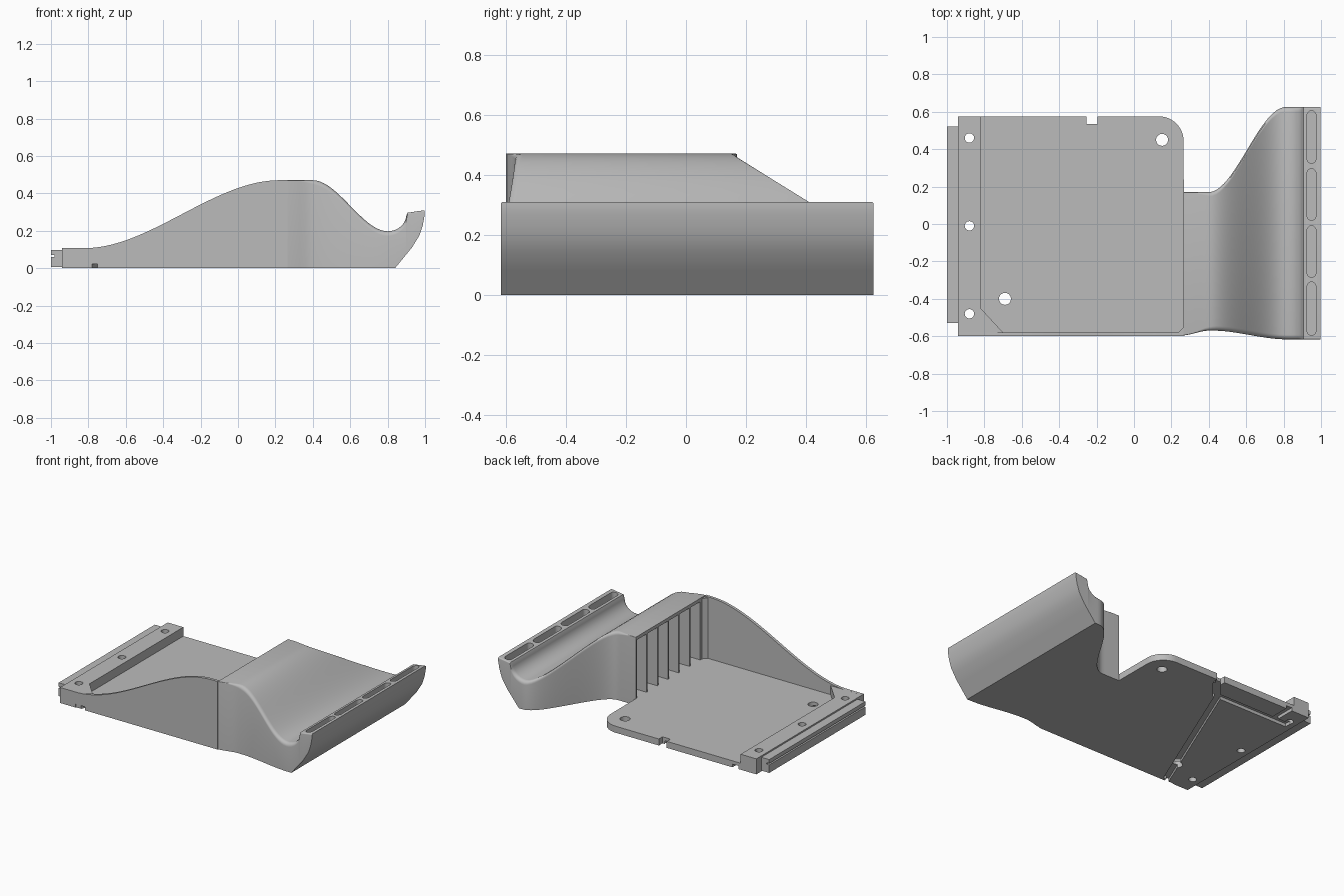
import bpy, bmesh, math
from mathutils import Matrix, Vector

if "Cube" in bpy.data.objects:
    bpy.data.objects.remove(bpy.data.objects["Cube"], do_unlink=True)

grey = bpy.data.materials.new("plain_grey")
grey.use_nodes = True
grey.diffuse_color = (0.5, 0.5, 0.5, 1)
grey.node_tree.nodes["Principled BSDF"].inputs["Base Color"].default_value = (0.5, 0.5, 0.5, 1)


def finish(name, bm):
    bmesh.ops.recalc_face_normals(bm, faces=bm.faces)
    mesh = bpy.data.meshes.new(name)
    bm.to_mesh(mesh)
    bm.free()
    mesh.materials.append(grey)
    obj = bpy.data.objects.new(name, mesh)
    bpy.context.collection.objects.link(obj)
    return obj


def extrude(bm, points, direction):
    """Add a closed solid made from a flat outline."""
    face = bm.faces.new([bm.verts.new(p) for p in points])
    moved = bmesh.ops.extrude_face_region(bm, geom=[face])["geom"]
    bmesh.ops.translate(bm, vec=direction, verts=[v for v in moved if isinstance(v, bmesh.types.BMVert)])
    # extruding keeps the starting face, so the solid is closed
    return bm


def prism(bm, outline, z0, z1):
    return extrude(bm, [(x, y, z0) for x, y in outline], (0, 0, z1 - z0))


def box(bm, x0, x1, y0, y1, z0, z1):
    return prism(bm, [(x0, y0), (x1, y0), (x1, y1), (x0, y1)], z0, z1)


def hole(bm, x, y, r):
    bmesh.ops.create_cone(bm, cap_ends=True, segments=32, radius1=r, radius2=r, depth=0.6,
                          matrix=Matrix.Translation((x, y, 0.05)))


def groove(bm, a, b, width, depth):
    """Straight channel in the underside between two points."""
    a, b = Vector(a), Vector(b)
    d = (b - a).normalized()
    side = Vector((-d.y, d.x)) * width / 2
    prism(bm, [a - side, b - side, b + side, a + side], -0.05, depth)


def cut(obj, bm):
    cutter = finish("cutter", bm)
    cutter.hide_render = True
    mod = obj.modifiers.new("cut", "BOOLEAN")
    mod.operation, mod.solver, mod.object = "DIFFERENCE", "EXACT", cutter
    mod.use_self = True
    bpy.context.view_layer.objects.active = obj
    bpy.ops.object.modifier_apply(modifier=mod.name)
    bpy.data.objects.remove(cutter, do_unlink=True)


def ease(x, x0, x1):
    t = min(max((x - x0) / (x1 - x0), 0), 1)
    return t * t * (3 - 2 * t)


def lerp_path(x, path):
    for (xa, za), (xb, zb) in zip(path, path[1:]):
        if x <= xb:
            return za + (zb - za) * max(0, (x - xa) / (xb - xa))
    return path[-1][1]


# Base plate with one rounded corner
R = 0.13
outline = [(-0.94, 0.575), (-0.94, -0.595), (0.27, -0.595)]
for i in range(13):
    a = math.pi / 2 * i / 12
    outline.append((0.265 - R + R * math.cos(a), 0.575 - R + R * math.sin(a)))
plate = finish("base_plate", prism(bmesh.new(), outline, 0, 0.045))

# Raised rail along the right edge, with a diagonal corner fillet
rail = finish("edge_rail", prism(bmesh.new(), [
    (-0.94, 0.575), (-0.94, -0.595), (-0.70, -0.595), (-0.70, -0.58), (-0.82, -0.45), (-0.82, 0.575)],
    0.0, 0.107))

# Screw holes, edge notches and cable channels
RAIL_HOLES = (0.46, -0.01, -0.48)
for part in (plate, rail):
    bm = bmesh.new()
    for y in RAIL_HOLES:
        hole(bm, -0.88, y, 0.025)
    if part == plate:
        hole(bm, 0.15, 0.45, 0.032)
        hole(bm, -0.69, -0.4, 0.032)
        box(bm, -0.255, -0.195, 0.535, 0.65, -0.1, 0.1)
    cut(part, bm)
    for a, b in (((-0.90, 0.42), (-0.33, 0.42)), ((-0.33, 0.43), (-0.78, -0.65)),
                 ((-0.33, 0.41), (-0.22, 0.54)), ((-0.78, 0.42), (-0.78, 0.65))):
        bm = bmesh.new()
        groove(bm, a, b, 0.045, 0.022)
        cut(part, bm)

# Tongue on the right end, with a slot along it
bm = bmesh.new()
box(bm, -1.0, -0.93, -0.53, 0.52, 0.005, 0.06)
box(bm, -0.98, -0.93, -0.53, 0.52, 0.055, 0.075)
box(bm, -1.0, -0.93, -0.53, 0.52, 0.07, 0.097)
finish("edge_tongue", bm)

# Thin front wall rising in an S-curve
xs = [-0.94] + [-0.8 + 1.065 * i / 40 for i in range(41)]
crest = [(x, -0.6, 0.107 + 0.363 * ease(x, -0.82, 0.22)) for x in xs]
bm = extrude(bmesh.new(), [(0.265, -0.6, 0), (-0.94, -0.6, 0)] + crest, (0, 0.02, 0))
wall = finish("front_wall", bm)
bm = bmesh.new()
box(bm, -0.82, -0.75, -0.7, -0.5, -0.05, 0.024)
cut(wall, bm)
finish("wall_corner_fillet",
       prism(bmesh.new(), [(0.268, -0.55), (0.235, -0.582), (0.268, -0.582)], 0.03, 0.462))

# Hump and hooked lip, lofted through rounded sections
UNDERSIDE = [(0.84, 0), (0.93, 0.11), (0.97, 0.175), (0.988, 0.23), (0.998, 0.285)]


def section(x):
    low = lerp_path(x, UNDERSIDE)
    if x <= 0.8:
        top = 0.47 - 0.273 * ease(x, 0.4, 0.8)
    elif x <= 0.9:
        top = 0.197 + 0.09 * (1 - math.sqrt(1 - ((x - 0.8) / 0.1001) ** 2))
    else:
        top = 0.296 + 0.014 * (x - 0.905) / 0.095
    front = -0.597 + 0.027 * ease(x, 0.25, 0.4) - 0.047 * ease(x, 0.42, 0.82)
    back = 0.17 + 0.455 * ease(x, 0.4, 0.81)
    r = min(0.004 + 0.022 * ease(x, 0.3, 0.45), (top - low) * 0.4)
    if x > 0.9:
        r = 0.008
    ring = [(x, front, low), (x, back, low)]
    arc = [math.pi / 2 * i / 5 for i in range(6)]
    ring += [(x, back - r + r * math.cos(a), top - r + r * math.sin(a)) for a in arc]
    ring += [(x, front + r - r * math.sin(a), top - r + r * math.cos(a)) for a in arc]
    return ring


stations = [0.265, 0.3, 0.33, 0.36, 0.38] + [0.4 + 0.02 * i for i in range(23)]
stations += [0.86, 0.875, 0.885, 0.893, 0.898, 0.9, 0.907, 0.93, 0.95, 0.97, 0.98, 0.988, 0.994, 0.998]
bm = bmesh.new()
rings = [[bm.verts.new(p) for p in section(x)] for x in stations]
n = len(rings[0])
for a, b in zip(rings, rings[1:]):
    for i in range(n):
        j = (i + 1) % n
        bm.faces.new((a[i], a[j], b[j], b[i]))
bm.faces.new(rings[0])
bm.faces.new(rings[-1])
hump = finish("hump_and_lip", bm)

# Open bays in the hump, leaving thin upright ribs between them
bm = bmesh.new()
for i in range(6):
    y = 0.158 - 0.117 * i
    box(bm, 0.2, 0.43, y - 0.106, y, 0.045, 0.447)
cut(hump, bm)

# Four long rounded pockets in the top of the lip
bm = bmesh.new()
for y0, y1 in ((-0.595, -0.31), (-0.285, -0.01), (0.02, 0.295), (0.325, 0.605)):
    r, x = 0.024, 0.949
    pts = [(x + r * math.cos(math.pi * i / 8), y1 - r + r * math.sin(math.pi * i / 8)) for i in range(9)]
    pts += [(x - r * math.cos(math.pi * i / 8), y0 + r - r * math.sin(math.pi * i / 8)) for i in range(9)]
    prism(bm, pts, 0.25, 0.4)
cut(hump, bm)

# Smooth curves, sharp corners
bpy.ops.object.select_all(action="DESELECT")
for obj in (plate, rail, wall, hump):
    obj.select_set(True)
    bpy.context.view_layer.objects.active = obj
bpy.ops.object.shade_smooth_by_angle(angle=math.radians(30))
